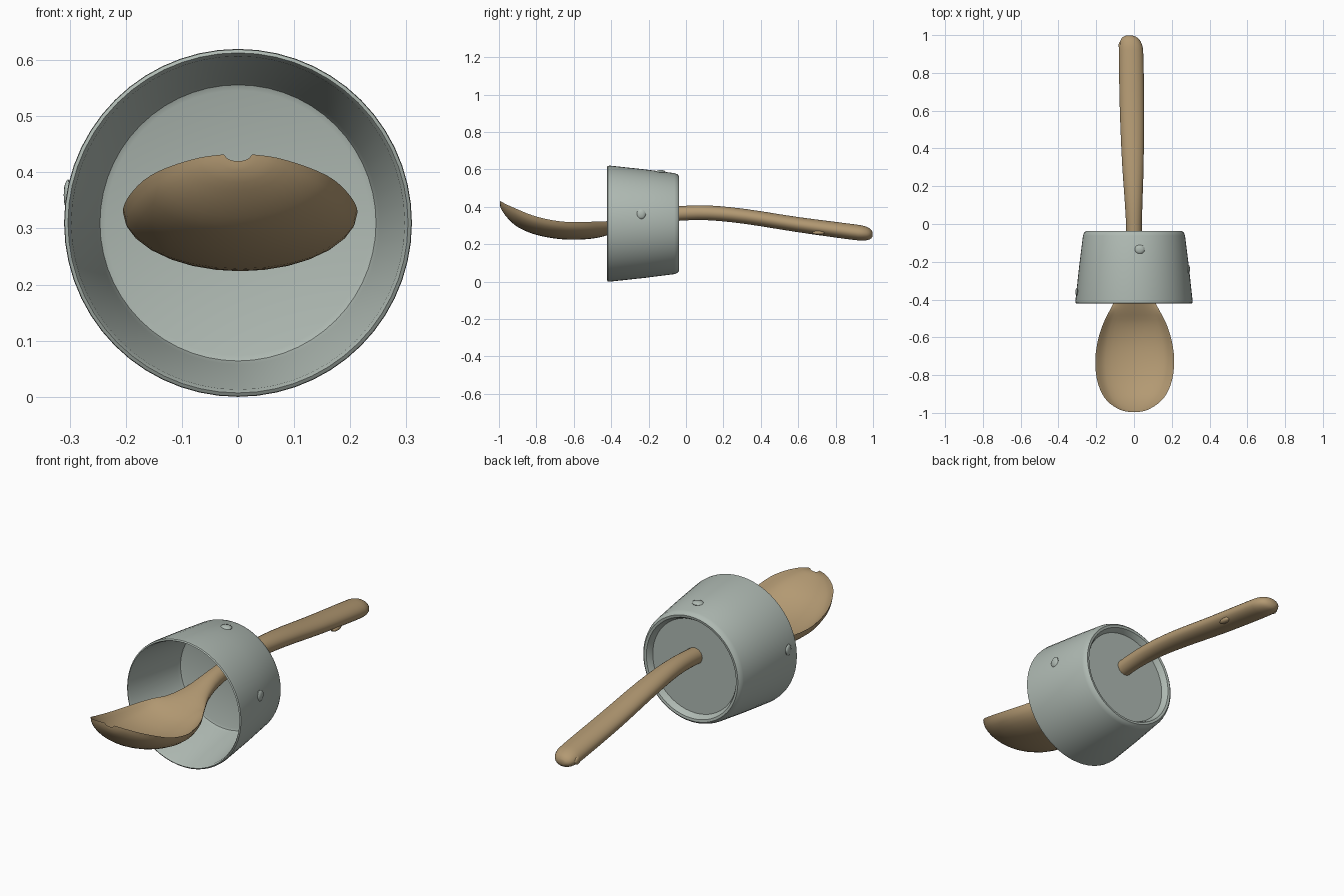
import bpy, bmesh, math
from mathutils import Vector

if "Cube" in bpy.data.objects:
    bpy.data.objects.remove(bpy.data.objects["Cube"])


def material(name, rgb):
    m = bpy.data.materials.new(name)
    m.diffuse_color = (*rgb, 1)
    m.use_nodes = True
    m.node_tree.nodes["Principled BSDF"].inputs["Base Color"].default_value = m.diffuse_color
    return m


CLAY = material("grey_green_ceramic", (0.43, 0.49, 0.45))
WOOD = material("wood", (0.45, 0.32, 0.17))


def finish(bm, name, mat, angle=40):
    bmesh.ops.remove_doubles(bm, verts=bm.verts, dist=1e-5)
    bmesh.ops.recalc_face_normals(bm, faces=bm.faces)
    me = bpy.data.meshes.new(name)
    bm.to_mesh(me)
    bm.free()
    ob = bpy.data.objects.new(name, me)
    bpy.context.collection.objects.link(ob)
    me.materials.append(mat)
    bpy.ops.object.select_all(action='DESELECT')
    ob.select_set(True)
    bpy.context.view_layer.objects.active = ob
    bpy.ops.object.shade_smooth_by_angle(angle=math.radians(angle))
    return ob


def loft(bm, rings, caps=False):
    loops = [[bm.verts.new(p) for p in r] for r in rings]
    n = len(loops[0])
    for a, b in zip(loops, loops[1:]):
        for i in range(n):
            j = (i + 1) % n
            bm.faces.new((a[i], a[j], b[j], b[i]))
    if caps:
        bm.faces.new(loops[0])
        bm.faces.new(loops[-1])


# Cup lying on its side: (radius, y) profile turned about the y axis
AXIS_Z = 0.31
profile = [(0.0, -0.09), (0.236, -0.09), (0.246, -0.094), (0.252, -0.11),
           (0.297, -0.412), (0.303, -0.422), (0.309, -0.418), (0.310, -0.405),
           (0.290, -0.22), (0.270, -0.062), (0.264, -0.046), (0.255, -0.038),
           (0.243, -0.040), (0.235, -0.052), (0.228, -0.068), (0.0, -0.07)]
SIDES = 56
bm = bmesh.new()
loft(bm, [[(r * math.cos(2 * math.pi * i / SIDES), y,
            AXIS_Z + r * math.sin(2 * math.pi * i / SIDES)) for i in range(SIDES)]
          for r, y in profile if r > 0], caps=True)
finish(bm, "cup", CLAY)

# Spoon sections: y, centre x, half width, edge z, underside z, upper middle z
sections = [
    (-0.995, 0.00, 0.025, 0.432, 0.410, 0.420),
    (-0.985, 0.00, 0.070, 0.426, 0.382, 0.402),
    (-0.95, 0.00, 0.128, 0.408, 0.335, 0.358),
    (-0.90, 0.002, 0.170, 0.386, 0.292, 0.316),
    (-0.82, 0.003, 0.200, 0.354, 0.256, 0.280),
    (-0.72, 0.004, 0.209, 0.329, 0.233, 0.258),
    (-0.62, 0.004, 0.196, 0.318, 0.224, 0.254),
    (-0.53, 0.004, 0.168, 0.319, 0.227, 0.272),
    (-0.46, 0.003, 0.133, 0.322, 0.237, 0.306),
    (-0.40, 0.002, 0.102, 0.320, 0.255, 0.333),
    (-0.32, 0.001, 0.068, 0.328, 0.280, 0.359),
    (-0.20, 0.0, 0.045, 0.347, 0.306, 0.387),
    (-0.04, 0.0, 0.041, 0.364, 0.325, 0.403),
    (0.12, -0.002, 0.047, 0.367, 0.328, 0.407),
    (0.32, -0.006, 0.057, 0.348, 0.308, 0.388),
    (0.60, -0.011, 0.064, 0.304, 0.264, 0.345),
    (0.88, -0.015, 0.065, 0.265, 0.225, 0.309),
    (0.95, -0.018, 0.060, 0.257, 0.220, 0.298),
    (0.985, -0.022, 0.042, 0.254, 0.227, 0.282),
    (0.998, -0.026, 0.016, 0.253, 0.243, 0.264),
]


def smooth_rows(rows, steps):
    # Catmull-Rom rows between the listed sections
    v = [Vector(r) for r in rows]
    v = [v[0]] + v + [v[-1]]
    out = []
    for i in range(1, len(v) - 2):
        a, b, c, d = v[i - 1:i + 3]
        for s in range(steps):
            t = s / steps
            out.append(0.5 * (2 * b + (c - a) * t + (2 * a - 5 * b + 4 * c - d) * t ** 2
                              + (3 * b - a - 3 * c + d) * t ** 3))
    return out + [v[-1]]


def section_ring(row, n=14):
    y, cx, w, edge, low, mid = row
    pts = []
    for i in range(n + 1):
        t = math.pi * i / n
        pts.append((cx + w * math.cos(t), y, edge - (edge - low) * math.sin(t)))
    inner = 0.94 if mid < edge else 1.0
    for i in range(1, n):
        t = math.pi * (1 + i / n)
        pts.append((cx + inner * w * math.cos(t), y, edge - (mid - edge) * math.sin(t)))
    return pts


bm = bmesh.new()
loft(bm, [section_ring(r) for r in smooth_rows(sections, 3)], caps=True)
finish(bm, "wooden_spoon", WOOD, 50)


# Small raised nubs on the cup wall and the handle
def nub(name, loc, scale, mat):
    bm = bmesh.new()
    bmesh.ops.create_icosphere(bm, subdivisions=2, radius=1)
    bmesh.ops.scale(bm, vec=scale, verts=bm.verts)
    bmesh.ops.translate(bm, vec=loc, verts=bm.verts)
    finish(bm, name, mat)


nub("cup_nub_top", (0.03, -0.135, 0.587), (0.028, 0.025, 0.010), CLAY)
nub("cup_nub_right", (0.287, -0.24, 0.36), (0.010, 0.025, 0.028), CLAY)
nub("cup_nub_left", (-0.303, -0.36, 0.36), (0.008, 0.02, 0.028), CLAY)
nub("handle_nub_end", (-0.072, 0.945, 0.255), (0.010, 0.022, 0.020), WOOD)
nub("handle_nub_side", (0.035, 0.71, 0.262), (0.016, 0.035, 0.012), WOOD)
